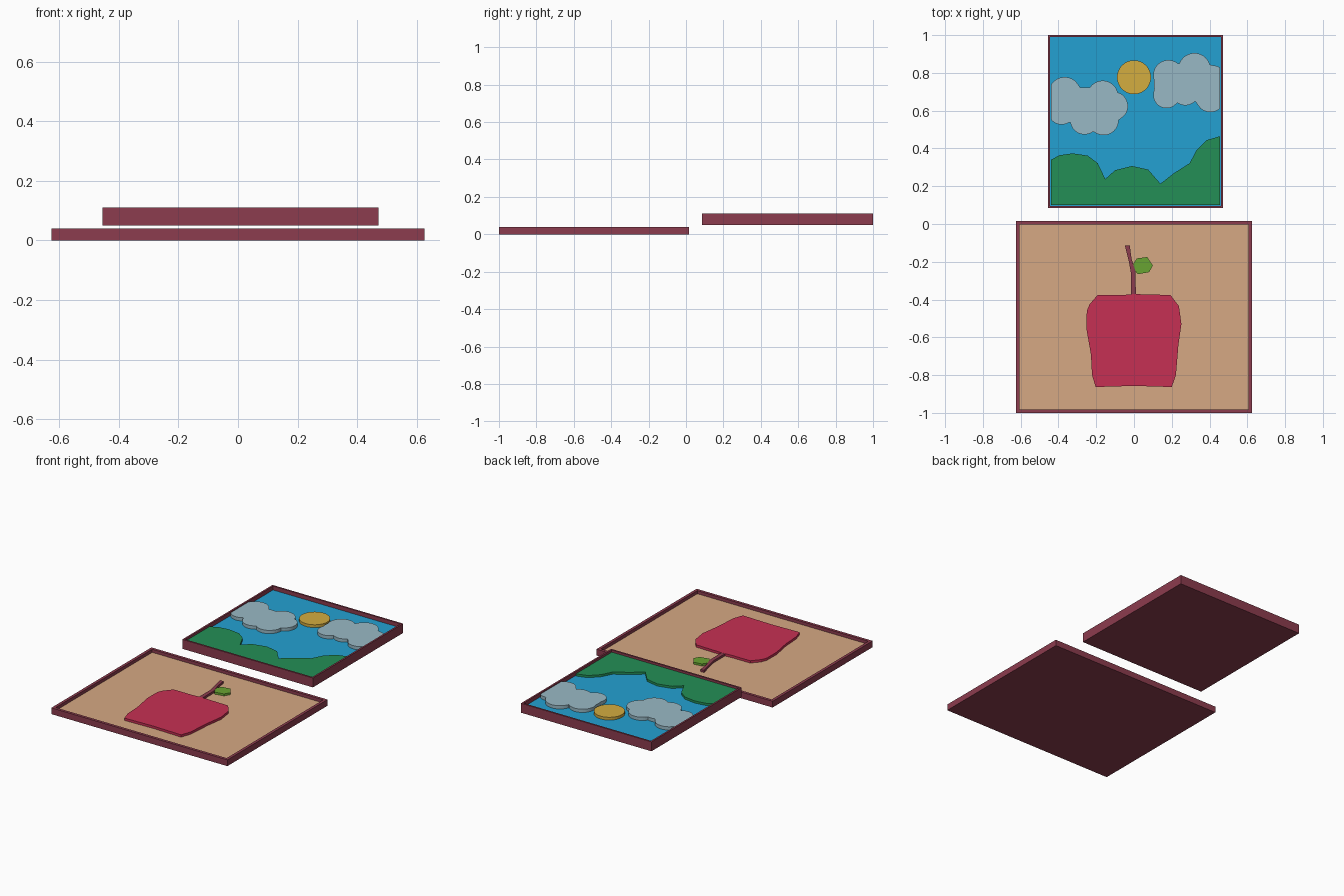
import bpy, bmesh, math

if "Cube" in bpy.data.objects:
    bpy.data.objects.remove(bpy.data.objects["Cube"])


def srgb(r, g, b):
    f = lambda c: c / 12.92 if c <= 0.04045 else ((c + 0.055) / 1.055) ** 2.4
    return (f(r / 255), f(g / 255), f(b / 255), 1)


def material(name, *rgb):
    m = bpy.data.materials.new(name)
    m.diffuse_color = srgb(*rgb)
    m.use_nodes = True
    m.node_tree.nodes["Principled BSDF"].inputs["Base Color"].default_value = m.diffuse_color
    return m


MAROON = material("maroon wood", 140, 60, 78)
TAN = material("tan canvas", 214, 169, 131)
RED = material("apple red", 198, 48, 83)
LEAF = material("leaf green", 105, 164, 50)
SKY = material("sky blue", 36, 161, 210)
CLOUD = material("cloud grey", 153, 185, 197)
SUN = material("sun yellow", 212, 173, 64)
HILL = material("hill green", 36, 143, 86)


def finish(name, bm, *mats):
    bmesh.ops.recalc_face_normals(bm, faces=bm.faces[:])
    me = bpy.data.meshes.new(name)
    bm.to_mesh(me)
    bm.free()
    for m in mats:
        me.materials.append(m)
    ob = bpy.data.objects.new(name, me)
    bpy.context.collection.objects.link(ob)
    return ob


def prism(bm, pts, z0, z1):
    """Extrude a flat outline from z0 to z1."""
    face = bm.faces.new([bm.verts.new((x, y, z0)) for x, y in pts])
    ext = bmesh.ops.extrude_face_region(bm, geom=[face], use_keep_orig=True)
    vs = [g for g in ext["geom"] if isinstance(g, bmesh.types.BMVert)]
    bmesh.ops.translate(bm, verts=vs, vec=(0, 0, z1 - z0))


def cutout(name, pts, z0, z1, mat):
    bm = bmesh.new()
    prism(bm, pts, z0, z1)
    return finish(name, bm, mat)


def framed_panel(name, x0, x1, y0, y1, z0, z1, rim, floor, canvas):
    """Box with a recessed canvas face inside a raised rim."""
    bm = bmesh.new()
    prism(bm, [(x0, y0), (x1, y0), (x1, y1), (x0, y1)], z0, z1)
    bm.normal_update()
    bmesh.ops.recalc_face_normals(bm, faces=bm.faces[:])
    top = max(bm.faces, key=lambda f: f.calc_center_median().z)
    bmesh.ops.inset_region(bm, faces=[top], thickness=rim)
    ext = bmesh.ops.extrude_face_region(bm, geom=[top])
    vs = [g for g in ext["geom"] if isinstance(g, bmesh.types.BMVert)]
    new = [g for g in ext["geom"] if isinstance(g, bmesh.types.BMFace)]
    if top.is_valid and top not in new:
        bmesh.ops.delete(bm, geom=[top], context='FACES_ONLY')
    bmesh.ops.translate(bm, verts=vs, vec=(0, 0, floor - z1))
    for f in bm.faces:
        f.material_index = int(all(abs(v.co.z - floor) < 1e-5 for v in f.verts))
    return finish(name, bm, MAROON, canvas)


def puffs(centre, circles, xmin, xmax, n=120):
    """Outer outline of overlapping circles, trimmed at the frame."""
    pts = []
    for i in range(n):
        a = 2 * math.pi * i / n
        dx, dy = math.cos(a), math.sin(a)
        far = 0
        for cx, cy, r in circles:
            ex, ey = cx - centre[0], cy - centre[1]
            along = ex * dx + ey * dy
            disc = r * r - (ex * ex + ey * ey - along * along)
            if disc >= 0:
                far = max(far, along + math.sqrt(disc))
        x = min(max(centre[0] + far * dx, xmin), xmax)
        pts.append((x, centre[1] + far * dy))
    return pts


# --- apple picture ---
framed_panel("apple_picture_frame", -0.625, 0.625, -1, 0.015, 0, 0.04, 0.026, 0.02, TAN)
cutout("apple", [
    (-0.193, -0.376), (-0.06, -0.376), (0, -0.371), (0.193, -0.376), (0.238, -0.435),
    (0.251, -0.53), (0.235, -0.64), (0.222, -0.8), (0.2, -0.863), (0, -0.857),
    (-0.203, -0.863), (-0.222, -0.8), (-0.228, -0.69), (-0.251, -0.56),
    (-0.25, -0.46), (-0.235, -0.425)], 0.0195, 0.035, RED)
cutout("apple_stem", [
    (-0.016, -0.38), (-0.016, -0.26), (-0.027, -0.2), (-0.048, -0.115),
    (-0.022, -0.115), (-0.013, -0.185), (0.008, -0.25), (0.01, -0.38)],
    0.0195, 0.034, MAROON)
cutout("apple_leaf", [
    (-0.003, -0.21), (0.015, -0.182), (0.07, -0.175), (0.1, -0.22),
    (0.08, -0.255), (0.02, -0.266), (0.0, -0.24)], 0.0195, 0.033, LEAF)

# --- landscape picture ---
XL, XR = -0.44, 0.456
framed_panel("landscape_frame", -0.455, 0.472, 0.085, 1, 0.05, 0.11, 0.016, 0.085, SKY)
cutout("hills", [
    (XL, 0.101), (XR, 0.101), (XR, 0.465), (0.385, 0.444), (0.33, 0.39), (0.295, 0.322),
    (0.21, 0.268), (0.14, 0.213), (0.075, 0.288), (-0.01, 0.307), (-0.1, 0.285),
    (-0.152, 0.238), (-0.192, 0.322), (-0.245, 0.362), (-0.325, 0.374),
    (-0.394, 0.364), (XL, 0.34)], 0.0845, 0.099, HILL)
cutout("sun", [(0.09 * math.cos(math.tau * i / 32), 0.777 + 0.09 * math.sin(math.tau * i / 32))
               for i in range(32)], 0.0845, 0.103, SUN)
cutout("left_cloud", puffs((-0.262, 0.619), [
    (-0.367, 0.693, 0.085), (-0.166, 0.677, 0.082), (-0.108, 0.624, 0.076),
    (-0.161, 0.55, 0.08), (-0.262, 0.55, 0.076), (-0.383, 0.598, 0.072),
    (-0.38, 0.64, 0.08), (-0.262, 0.619, 0.105)], XL, XR), 0.0845, 0.106, CLOUD)
cutout("right_cloud", puffs((0.272, 0.751), [
    (0.182, 0.788, 0.08), (0.32, 0.82, 0.085), (0.41, 0.751, 0.09),
    (0.172, 0.683, 0.07), (0.272, 0.698, 0.07), (0.404, 0.672, 0.08),
    (0.18, 0.735, 0.075), (0.272, 0.751, 0.1)], XL, XR), 0.0845, 0.106, CLOUD)
